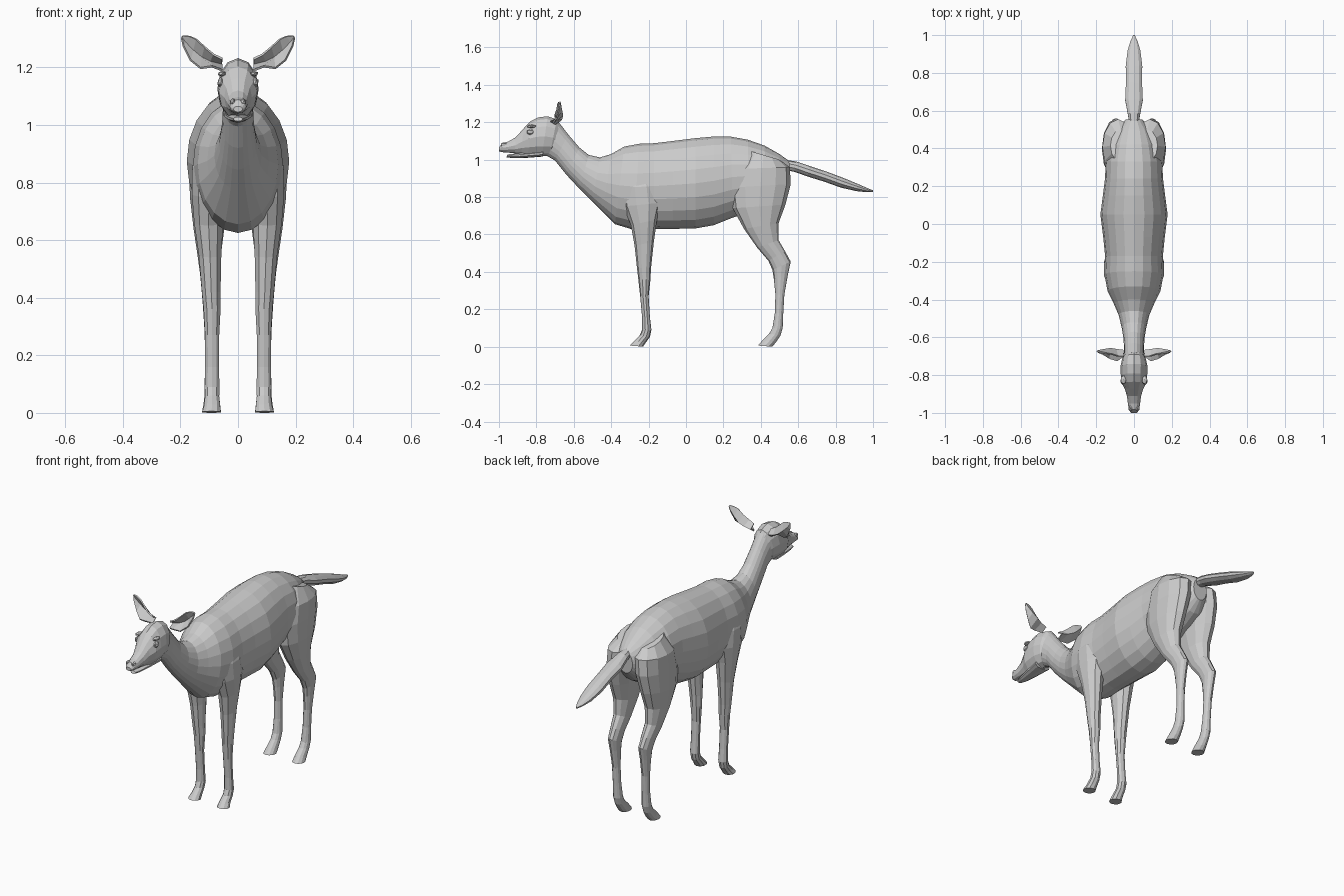
import bpy, bmesh
from math import sin, cos, tau
from mathutils import Vector


def finish(name, bm):
    bmesh.ops.recalc_face_normals(bm, faces=bm.faces)
    mesh = bpy.data.meshes.new(name)
    bm.to_mesh(mesh)
    bm.free()
    obj = bpy.data.objects.new(name, mesh)
    bpy.context.collection.objects.link(obj)
    return obj


def loft(name, rings, sides, side=1):
    """Skin oval rings given as (y1, z1, y2, z2, half width, centre x)."""
    bm = bmesh.new()
    loops = []
    for y1, z1, y2, z2, w, x in rings:
        a, b = Vector((0, y1, z1)), Vector((0, y2, z2))
        mid, half = (a + b) / 2, (a - b) / 2
        loop = []
        for i in range(sides):
            t = tau * i / sides
            p = mid + half * cos(t)
            loop.append(bm.verts.new((side * (x + w * sin(t)), p.y, p.z)))
        loops.append(loop)
    for l0, l1 in zip(loops, loops[1:]):
        for i in range(sides):
            j = (i + 1) % sides
            bm.faces.new((l0[i], l0[j], l1[j], l1[i]))
    bm.faces.new(loops[0])
    bm.faces.new(loops[-1])
    return finish(name, bm)


def ball(name, centre, size):
    bm = bmesh.new()
    bmesh.ops.create_icosphere(bm, subdivisions=1, radius=1)
    for v in bm.verts:
        v.co = Vector(centre) + Vector([c * s for c, s in zip(v.co, size)])
    return finish(name, bm)


def centred(rings):
    return [r + (0,) for r in rings]


# Neck and trunk: top line, bottom line, half width
loft("neck_and_body", centred([
    (-.68, 1.20, -.76, 1.03, .055), (-.63, 1.135, -.70, .995, .052),
    (-.57, 1.065, -.64, .92, .056), (-.52, 1.025, -.57, .845, .066),
    (-.46, 1.012, -.50, .775, .082), (-.40, 1.03, -.445, .72, .107),
    (-.33, 1.07, -.38, .655, .14), (-.25, 1.085, -.28, .625, .157),
    (-.17, 1.088, -.17, .63, .153), (-.07, 1.10, -.07, .63, .163),
    (.05, 1.115, .05, .632, .178), (.15, 1.124, .15, .65, .165),
    (.24, 1.123, .25, .69, .153), (.33, 1.107, .34, .72, .15),
    (.42, 1.075, .43, .76, .13), (.50, 1.03, .50, .80, .095),
    (.555, .99, .55, .86, .045)]), 20)

# Head with tapered muzzle, and lower jaw
loft("head", centred([
    (-.66, 1.17, -.70, 1.03, .04), (-.69, 1.215, -.73, 1.02, .062),
    (-.74, 1.232, -.77, 1.018, .072), (-.79, 1.226, -.81, 1.017, .07),
    (-.835, 1.203, -.845, 1.02, .066), (-.87, 1.165, -.88, 1.028, .048),
    (-.91, 1.12, -.915, 1.034, .037), (-.95, 1.097, -.955, 1.038, .032),
    (-.982, 1.088, -.985, 1.04, .028), (-1.0, 1.065, -1.0, 1.045, .016)]), 12)
loft("lower_jaw", centred([
    (-.76, 1.05, -.77, 1.016, .05), (-.86, 1.04, -.86, 1.009, .036),
    (-.92, 1.032, -.925, 1.008, .025), (-.955, 1.028, -.96, 1.013, .016)]), 10)

# Tail
loft("tail", centred([
    (.53, 1.0, .53, .945, .025), (.59, .99, .58, .935, .035),
    (.66, .967, .65, .91, .049), (.75, .937, .74, .882, .045),
    (.84, .903, .83, .85, .046), (.92, .87, .91, .832, .036),
    (.97, .848, .965, .826, .02), (1.0, .836, 1.0, .826, .004)]), 10)

# Legs: front line, back line, half width, centre x
FRONT_LEG = [
    (-.31, .96, -.19, .97, .045, .075), (-.345, .85, -.14, .86, .066, .096),
    (-.335, .75, -.13, .77, .062, .101), (-.295, .65, -.155, .68, .053, .102),
    (-.275, .54, -.172, .56, .041, .097), (-.262, .42, -.187, .42, .034, .093),
    (-.255, .36, -.19, .36, .031, .09), (-.245, .27, -.20, .27, .026, .09),
    (-.235, .16, -.193, .16, .025, .09), (-.235, .09, -.185, .09, .027, .09),
    (-.248, .06, -.193, .052, .026, .09), (-.278, .03, -.215, .022, .029, .09),
    (-.30, .006, -.23, 0, .034, .092)]
HIND_LEG = [
    (.33, 1.05, .50, 1.0, .055, .07), (.26, .95, .555, .96, .083, .084),
    (.235, .85, .56, .87, .077, .093), (.25, .74, .532, .76, .067, .1),
    (.31, .63, .495, .66, .054, .101), (.38, .53, .495, .57, .041, .1),
    (.44, .46, .53, .51, .034, .098), (.462, .41, .56, .455, .03, .097),
    (.47, .36, .545, .385, .026, .096), (.478, .28, .526, .28, .022, .094),
    (.475, .18, .52, .18, .022, .092), (.462, .10, .517, .10, .025, .091),
    (.445, .07, .505, .06, .025, .091), (.41, .035, .48, .022, .029, .091),
    (.385, .006, .46, 0, .033, .092)]

# Ear rows from root to tip: lower rim, hollow, upper rim
EAR = [
    [(.055, -.70, 1.19), (.055, -.67, 1.21), (.055, -.70, 1.23)],
    [(.09, -.725, 1.203), (.095, -.665, 1.22), (.085, -.70, 1.245)],
    [(.13, -.712, 1.197), (.125, -.66, 1.235), (.115, -.69, 1.27)],
    [(.165, -.69, 1.225), (.155, -.665, 1.26), (.145, -.685, 1.298)],
    [(.19, -.68, 1.275), (.182, -.67, 1.287), (.168, -.68, 1.308)],
    [(.196, -.676, 1.302), (.195, -.674, 1.306), (.192, -.676, 1.31)]]


def ear(name, side):
    bm = bmesh.new()
    rows = [[bm.verts.new((side * x, y, z)) for x, y, z in row] for row in EAR]
    for r0, r1 in zip(rows, rows[1:]):
        for i in range(2):
            bm.faces.new((r0[i], r0[i + 1], r1[i + 1], r1[i]))
    obj = finish(name, bm)
    mod = obj.modifiers.new("thickness", "SOLIDIFY")
    mod.thickness, mod.offset = .008, 0


# Paired parts
for label, s in (("left", 1), ("right", -1)):
    loft("front_leg_" + label, FRONT_LEG, 10, s)
    loft("hind_leg_" + label, HIND_LEG, 12, s)
    ear("ear_" + label, s)
    ball("eye_" + label, (s * .06, -.832, 1.148), (.013, .02, .018))
    ball("brow_" + label, (s * .056, -.825, 1.178), (.016, .026, .01))
    ball("nostril_" + label, (s * .018, -.975, 1.08), (.012, .018, .013))
